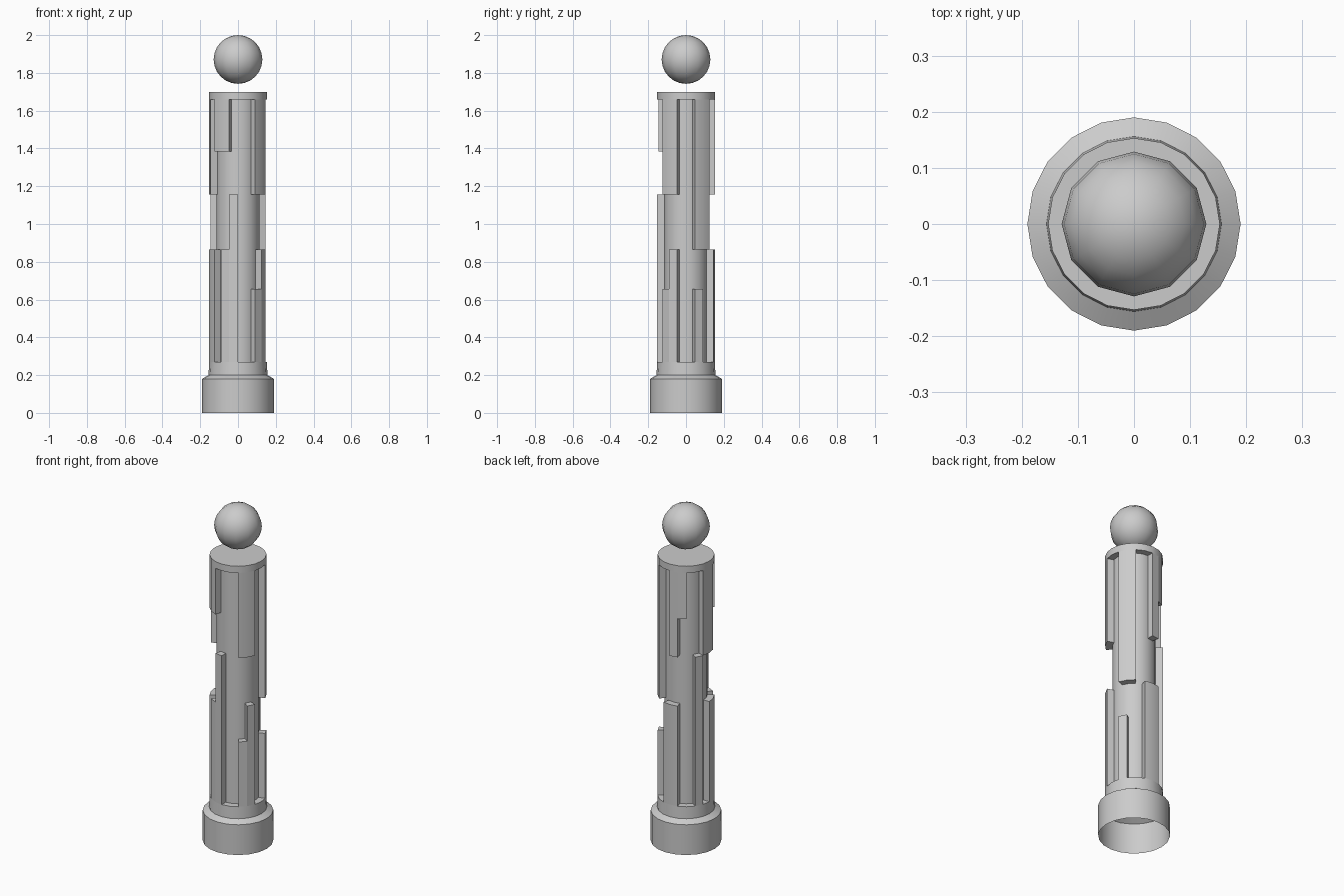
import bpy, bmesh
from math import sin, cos, pi

if "Cube" in bpy.data.objects:
    bpy.data.objects.remove(bpy.data.objects["Cube"])

SIDES = 20
CORE, OUTER = 0.115, 0.153


def pt(k, r, z):
    # k counts 18 degree steps from the front (-y) towards +x
    a = 2 * pi * k / SIDES
    return (r * sin(a), -r * cos(a), z)


def finish(name, bm):
    bmesh.ops.remove_doubles(bm, verts=bm.verts, dist=1e-5)
    me = bpy.data.meshes.new(name)
    bm.to_mesh(me)
    bm.free()
    ob = bpy.data.objects.new(name, me)
    bpy.context.collection.objects.link(ob)
    bpy.ops.object.select_all(action='DESELECT')
    ob.select_set(True)
    bpy.context.view_layer.objects.active = ob
    bpy.ops.object.shade_smooth_by_angle(angle=pi / 6)
    return ob


def face(bm, pts):
    bm.faces.new([bm.verts.new(p) for p in pts])


# Hollow base, core and top collar as one lathed shell
profile = [(0.19, 0), (0.19, 0.18), (0.156, 0.20), (OUTER, 0.27), (CORE, 0.27),
           (CORE, 1.66), (OUTER, 1.66), (OUTER, 1.70)]
bm = bmesh.new()
for (r0, z0), (r1, z1) in zip(profile, profile[1:]):
    for k in range(SIDES):
        face(bm, [pt(k, r0, z0), pt(k + 1, r0, z0), pt(k + 1, r1, z1), pt(k, r1, z1)])
face(bm, [pt(k, OUTER, 1.70) for k in range(SIDES)])
finish("column", bm)


def strips(name, items, root):
    # Raised bars growing from a collar at height root to a free end
    bm = bmesh.new()
    for a, b, end in items:
        lo, hi = min(root, end), max(root, end)
        for k in range(a, b):
            face(bm, [pt(k, OUTER, lo), pt(k + 1, OUTER, lo), pt(k + 1, OUTER, hi), pt(k, OUTER, hi)])
            cap = [pt(k, OUTER, end), pt(k + 1, OUTER, end), pt(k + 1, CORE, end), pt(k, CORE, end)]
            face(bm, cap if end > root else cap[::-1])
        face(bm, [pt(a, CORE, lo), pt(a, OUTER, lo), pt(a, OUTER, hi), pt(a, CORE, hi)])
        face(bm, [pt(b, OUTER, lo), pt(b, CORE, lo), pt(b, CORE, hi), pt(b, OUTER, hi)])
    finish(name, bm)


# Bars hanging from the top collar: start step, end step, free end height
strips("upper_bars", [(-3, -1, 1.385), (2, 4, 1.155), (6, 8, 0.865),
                      (10, 11, 1.155), (11, 12, 1.385), (14, 16, 1.155)], 1.66)

# Bars rising from the base
strips("lower_bars", [(-5, -3, 0.865), (-2, -1, 0.865), (-1, 0, 1.155), (2, 3, 0.655),
                      (3, 4, 0.865), (6, 7, 0.655), (9, 11, 0.865), (13, 14, 1.155)], 0.27)

# Floating ball
bm = bmesh.new()
bmesh.ops.create_uvsphere(bm, u_segments=12, v_segments=12, radius=0.129)
bmesh.ops.translate(bm, verts=bm.verts, vec=(0, 0, 1.871))
ball = finish("floating_ball", bm)
ball.data.shade_smooth()
